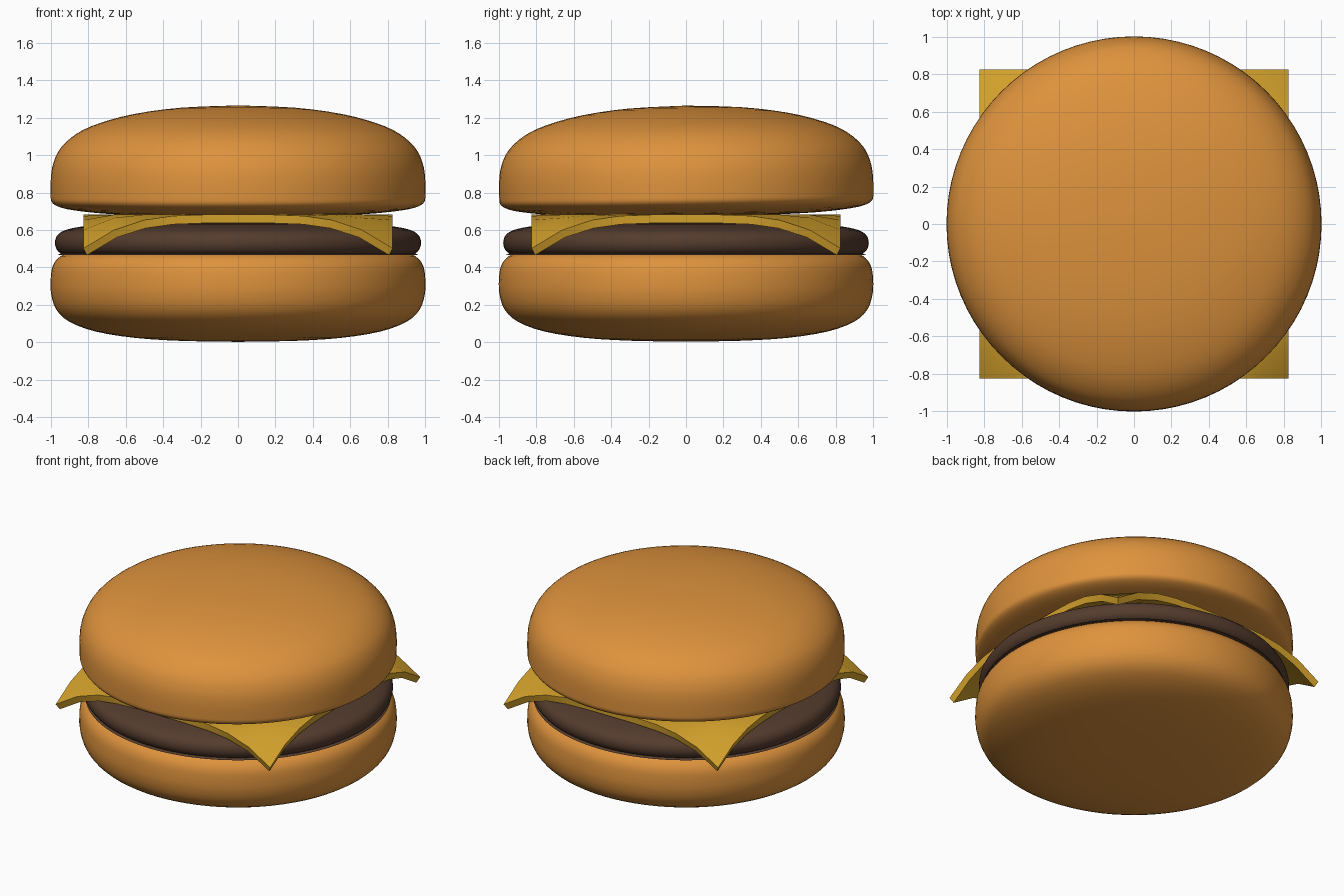
import bpy, bmesh, math
from mathutils import Vector, Matrix

if "Cube" in bpy.data.objects:
    bpy.data.objects.remove(bpy.data.objects["Cube"])


def material(name, color):
    m = bpy.data.materials.new(name)
    m.diffuse_color = (*color, 1)
    m.use_nodes = True
    m.node_tree.nodes["Principled BSDF"].inputs["Base Color"].default_value = m.diffuse_color
    return m


def finish(bm, name, mat, angle):
    bmesh.ops.recalc_face_normals(bm, faces=bm.faces)
    mesh = bpy.data.meshes.new(name)
    bm.to_mesh(mesh)
    bm.free()
    ob = bpy.data.objects.new(name, mesh)
    bpy.context.collection.objects.link(ob)
    mesh.materials.append(mat)
    bpy.ops.object.select_all(action='DESELECT')
    ob.select_set(True)
    bpy.context.view_layer.objects.active = ob
    bpy.ops.object.shade_smooth_by_angle(angle=math.radians(angle))
    return ob


def smooth_profile(pts, steps=3):
    """Catmull-Rom curve through (radius, z) points."""
    p = [Vector(q) for q in pts]
    p = [p[0]] + p + [p[-1]]
    out = []
    for i in range(1, len(p) - 2):
        a, b, c, d = p[i - 1:i + 3]
        for k in range(steps):
            t = k / steps
            out.append(0.5 * (2 * b + (c - a) * t + (2 * a - 5 * b + 4 * c - d) * t * t
                              + (3 * b - a - 3 * c + d) * t ** 3))
    return out + [p[-1]]


def lathe(name, pts, mat, tilt=0.0, pivot=0.0):
    bm = bmesh.new()
    vs = [bm.verts.new((q.x, 0, q.y)) for q in smooth_profile(pts)]
    es = [bm.edges.new(pair) for pair in zip(vs, vs[1:])]
    bmesh.ops.spin(bm, geom=vs + es, cent=(0, 0, 0), axis=(0, 0, 1),
                   angle=math.tau, steps=80)
    bmesh.ops.remove_doubles(bm, verts=bm.verts, dist=1e-4)
    bmesh.ops.rotate(bm, verts=bm.verts, cent=(0, 0, pivot),
                     matrix=Matrix.Rotation(math.radians(tilt), 3, 'X'))
    return finish(bm, name, mat, 60)


bun = material("bun", (0.73, 0.29, 0.046))
meat = material("meat", (0.09, 0.045, 0.027))
yellow = material("cheese", (0.66, 0.36, 0.025))

# Bottom bun
lathe("bottom_bun", [(0, 0.003), (0.3, 0.008), (0.55, 0.024), (0.76, 0.058), (0.9, 0.11),
                     (0.97, 0.175), (0.998, 0.26), (1.0, 0.34), (0.99, 0.405),
                     (0.96, 0.45), (0.91, 0.473), (0.8, 0.475), (0, 0.475)], bun)

# Patty
lathe("patty", [(0, 0.465), (0.88, 0.465), (0.945, 0.475), (0.972, 0.505), (0.976, 0.545),
                (0.955, 0.582), (0.9, 0.606), (0.8, 0.622), (0.6, 0.635), (0, 0.638)], meat)

# Top bun, tipped very slightly
lathe("top_bun", [(0, 0.67), (0.4, 0.675), (0.7, 0.687), (0.88, 0.706), (0.96, 0.725),
                  (0.995, 0.75), (1.0, 0.79), (0.999, 0.88), (0.985, 0.96), (0.945, 1.04),
                  (0.86, 1.115), (0.74, 1.17), (0.55, 1.22), (0.3, 1.253), (0, 1.265)],
      bun, tilt=0.7, pivot=0.9)

# Cheese slice: square sheet whose corners droop over the patty
half = [0, 0.18, 0.35, 0.5, 0.66, 0.825]
axis = [-v for v in half[:0:-1]] + half
bm = bmesh.new()
grid = []
for y in axis:
    row = []
    for x in axis:
        over = max(0, math.hypot(x, y) - 0.83) / 0.337
        row.append(bm.verts.new((x, y, 0.682 - 0.18 * over ** 2)))
    grid.append(row)
for r0, r1 in zip(grid, grid[1:]):
    for i in range(len(axis) - 1):
        bm.faces.new((r0[i], r0[i + 1], r1[i + 1], r1[i]))
cheese = finish(bm, "cheese_slice", yellow, 35)
if cheese.data.polygons[len(cheese.data.polygons) // 2].normal.z < 0:
    cheese.data.flip_normals()
solid = cheese.modifiers.new("thickness", 'SOLIDIFY')
solid.thickness = 0.045
solid.offset = -1
bpy.ops.object.modifier_apply(modifier=solid.name)
bpy.ops.object.shade_smooth_by_angle(angle=math.radians(35))
